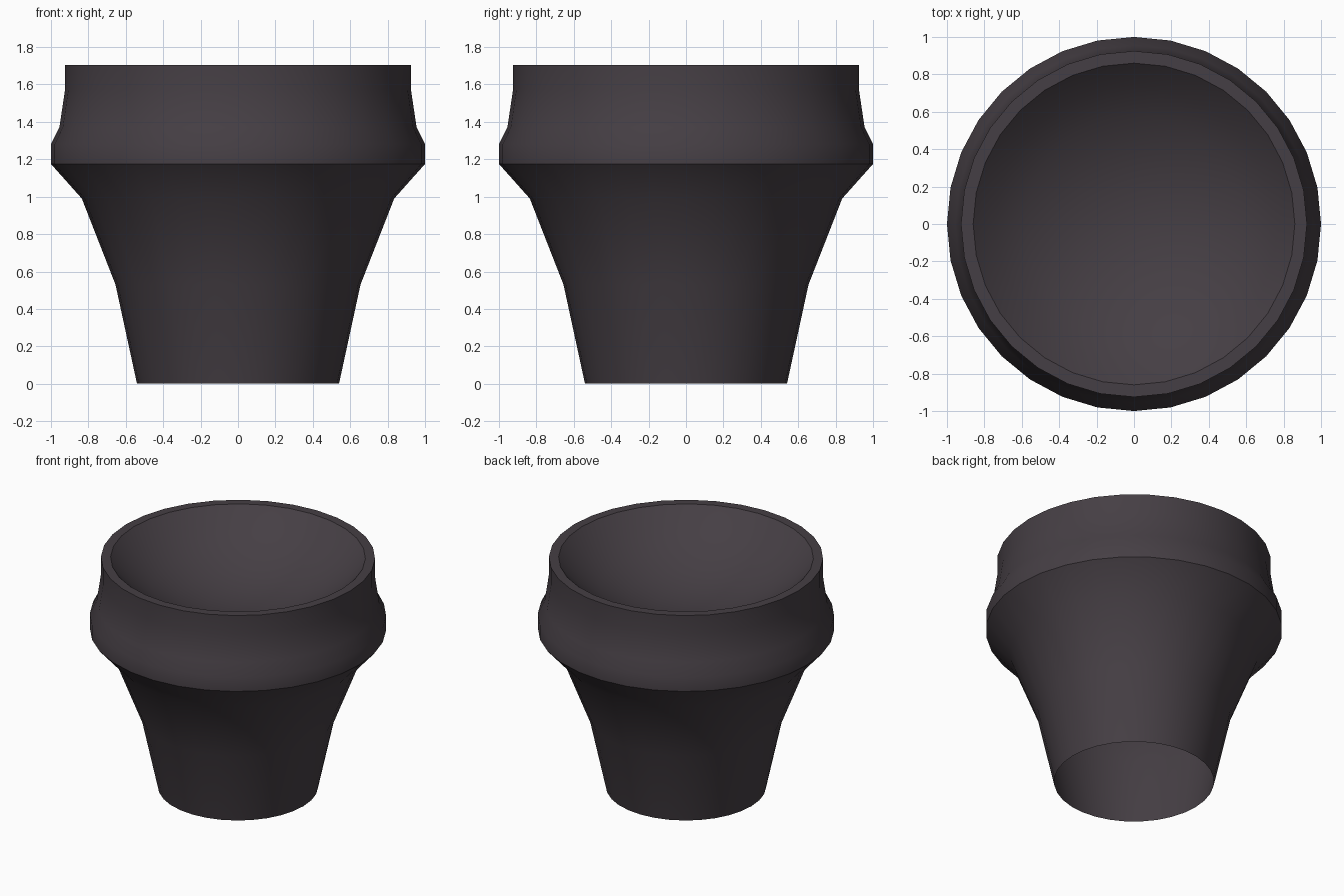
import bpy, math

if "Cube" in bpy.data.objects:
    bpy.data.objects.remove(bpy.data.objects["Cube"])

SIDES = 32

mat = bpy.data.materials.new("dark charcoal clay")
mat.diffuse_color = (0.060, 0.049, 0.058, 1)
mat.use_nodes = True
mat.node_tree.nodes["Principled BSDF"].inputs["Base Color"].default_value = mat.diffuse_color


def lathe(name, profile):
    """Spin (radius, z) points around z; a zero radius becomes one pole vertex."""
    verts, faces, rings = [], [], []
    for r, z in profile:
        start = len(verts)
        n = 1 if r == 0 else SIDES
        for i in range(n):
            a = 2 * math.pi * i / SIDES
            verts.append((r * math.cos(a), r * math.sin(a), z))
        rings.append([start + i % n for i in range(SIDES)])
    for lo, hi in zip(rings, rings[1:]):
        for i in range(SIDES):
            j = (i + 1) % SIDES
            f = [lo[i], lo[j], hi[j], hi[i]]
            faces.append(list(dict.fromkeys(f)))
    mesh = bpy.data.meshes.new(name)
    mesh.from_pydata(verts, [], faces)
    mesh.materials.append(mat)
    ob = bpy.data.objects.new(name, mesh)
    bpy.context.collection.objects.link(ob)
    bpy.context.view_layer.objects.active = ob
    ob.select_set(True)
    bpy.ops.object.shade_smooth_by_angle(angle=math.radians(40))
    ob.select_set(False)
    return ob


# Hollow-footed pot: tapered body, bulging collar, flat rim, shallow dished top
lathe("pot", [
    (0.54, 0), (0.655, 0.53), (0.835, 0.99), (1.0, 1.175),
    (1.0, 1.28), (0.955, 1.37), (0.925, 1.57), (0.925, 1.705),
    (0.86, 1.705), (0.74, 1.59), (0.58, 1.49), (0.40, 1.41),
    (0.2, 1.36), (0, 1.345),
])
